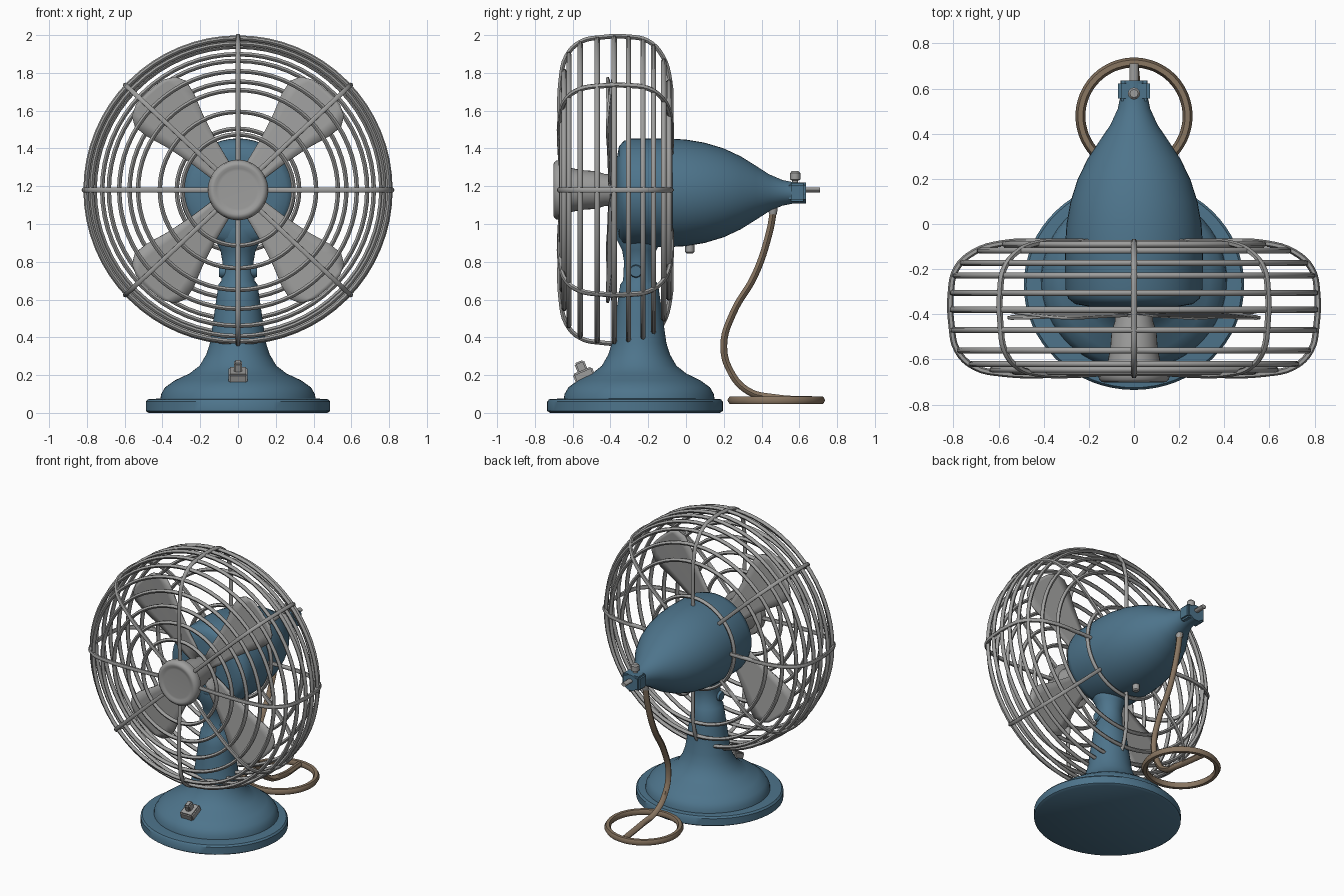
import bpy, bmesh, math
from mathutils import Matrix

if "Cube" in bpy.data.objects:
    bpy.data.objects.remove(bpy.data.objects["Cube"])


def material(name, rgb):
    m = bpy.data.materials.new(name)
    m.use_nodes = True
    m.diffuse_color = (*rgb, 1)
    m.node_tree.nodes["Principled BSDF"].inputs["Base Color"].default_value = (*rgb, 1)
    return m


BLUE = material("blue enamel", (0.075, 0.175, 0.26))
GREY = material("grey metal", (0.34, 0.34, 0.335))
BROWN = material("brown cord", (0.25, 0.18, 0.12))
AXIS_Z = 1.18


def finish(obj, mat, angle=40):
    obj.data.materials.append(mat)
    bpy.ops.object.select_all(action="DESELECT")
    obj.select_set(True)
    bpy.context.view_layer.objects.active = obj
    if obj.type == "CURVE":
        bpy.ops.object.convert(target="MESH")
    bpy.ops.object.shade_smooth_by_angle(angle=math.radians(angle))
    return bpy.context.object


def mesh_object(name, bm, mat, matrix=Matrix()):
    bmesh.ops.recalc_face_normals(bm, faces=bm.faces)
    bm.transform(matrix)
    mesh = bpy.data.meshes.new(name)
    bm.to_mesh(mesh)
    bm.free()
    obj = bpy.data.objects.new(name, mesh)
    bpy.context.collection.objects.link(obj)
    return finish(obj, mat)


def lathe(name, profile, mat, matrix, steps=48):
    """Spin (radius, height) points around local z; ends are capped."""
    bm = bmesh.new()
    rings = [[bm.verts.new((r * math.cos(2 * math.pi * i / steps),
                            r * math.sin(2 * math.pi * i / steps), h))
              for i in range(steps)] for r, h in profile]
    for a, b in zip(rings, rings[1:]):
        for i in range(steps):
            j = (i + 1) % steps
            bm.faces.new((a[i], a[j], b[j], b[i]))
    bm.faces.new(rings[0])
    bm.faces.new(rings[-1])
    return mesh_object(name, bm, mat, matrix)


def along_y(x_scale=1, drop=0):
    # Local height becomes world y, measured on the fan axis
    return (Matrix.Translation((0, 0, AXIS_Z - drop)) @ Matrix.Diagonal((x_scale, 1, 1, 1))
            @ Matrix.Rotation(-math.pi / 2, 4, "X"))


def tube(name, paths, radius, mat, closed=False, smooth=True, res=4):
    curve = bpy.data.curves.new(name, "CURVE")
    curve.dimensions = "3D"
    curve.bevel_depth, curve.bevel_resolution = radius, 1
    curve.resolution_u, curve.use_fill_caps = res, True
    for pts in paths:
        s = curve.splines.new("BEZIER" if smooth else "POLY")
        points = s.bezier_points if smooth else s.points
        points.add(len(pts) - 1)
        for p, co in zip(points, pts):
            if smooth:
                p.co = co
                p.handle_left_type = p.handle_right_type = "AUTO"
            else:
                p.co = (*co, 1)
        s.use_cyclic_u = closed
    obj = bpy.data.objects.new(name, curve)
    bpy.context.collection.objects.link(obj)
    return finish(obj, mat, 60)


def box(name, size, loc, mat, tilt=0, bevel=0.008):
    bm = bmesh.new()
    bmesh.ops.create_cube(bm, size=1)
    bm.transform(Matrix.Diagonal((*size, 1)))
    bmesh.ops.bevel(bm, geom=bm.edges[:], offset=bevel, segments=2, affect="EDGES")
    return mesh_object(name, bm, mat, Matrix.Translation(loc) @ Matrix.Rotation(tilt, 4, "X"))


# Pedestal: round foot, then a dome sweeping up into the tapering neck
lathe("base_foot", [(0.45, 0), (0.465, 0.01), (0.465, 0.06), (0.455, 0.072), (0.41, 0.075)],
      BLUE, Matrix.Translation((0, -0.27, 0)) @ Matrix.Diagonal((1.05, 1, 1, 1)), 64)
lathe("dome_and_neck", [(0.40, 0.07), (0.395, 0.1), (0.375, 0.135), (0.325, 0.172), (0.25, 0.208),
                        (0.197, 0.25), (0.163, 0.31), (0.144, 0.37), (0.13, 0.47), (0.112, 0.6),
                        (0.1, 0.68), (0.085, 0.7), (0.08, 0.8), (0.09, 0.86), (0.12, 0.92),
                        (0.12, 0.98)],
      BLUE, Matrix.Translation((0, -0.248, 0)) @ Matrix.Diagonal((1.03, 1, 1, 1)), 64)
lathe("neck_pivot_bolt", [(0.03, -0.1), (0.035, -0.09), (0.035, 0.09), (0.03, 0.1)], BLUE,
      Matrix.Translation((0, -0.265, 0.75)) @ Matrix.Rotation(math.pi / 2, 4, "Y"), 12)

# Switch on the front of the base
box("switch_plate", (0.1, 0.11, 0.055), (0, -0.54, 0.2), GREY, 0.4)
box("switch_lever", (0.04, 0.055, 0.09), (0, -0.55, 0.23), GREY, 0.4)

# Motor housing with a narrow tail
lathe("motor_housing", [(0.19, -0.365), (0.245, -0.355), (0.275, -0.33), (0.287, -0.29),
                        (0.288, -0.1), (0.282, 0), (0.265, 0.1), (0.235, 0.2), (0.193, 0.29),
                        (0.143, 0.37), (0.098, 0.44), (0.068, 0.51), (0.056, 0.57), (0.056, 0.635)],
      BLUE, along_y(1.06, 0.015))
box("tail_block", (0.14, 0.09, 0.1), (0, 0.59, 1.168), BLUE, 0, 0.012)
lathe("tail_rod", [(0.013, 0.6), (0.013, 0.71)], GREY, along_y(1.5), 10)
lathe("tail_knob", [(0.016, 1.2), (0.016, 1.23), (0.027, 1.235), (0.027, 1.27), (0.018, 1.28)],
      GREY, Matrix.Translation((0, 0.578, 0)), 12)
lathe("underside_screw", [(0.016, 0.845), (0.024, 0.852), (0.024, 0.9)], GREY,
      Matrix.Translation((0, 0.02, 0)), 12)

# Blade hub and front badge disc
lathe("blade_hub", [(0.12, -0.65), (0.115, -0.6), (0.105, -0.55), (0.1, -0.48),
                    (0.085, -0.43), (0.08, -0.34)], GREY, along_y(), 32)
lathe("front_disc", [(0.1, -0.694), (0.115, -0.695), (0.128, -0.702), (0.142, -0.7),
                     (0.155, -0.688), (0.16, -0.665), (0.155, -0.64), (0.12, -0.63)],
      GREY, along_y())

# Four nearly flat blades: rows of (radius, half angle in degrees)
ROWS = [(0.06, 40), (0.16, 24), (0.3, 18), (0.44, 17), (0.56, 17.5), (0.64, 16.5), (0.685, 13),
        (0.705, 8)]
for k in range(4):
    bm = bmesh.new()
    middle = math.radians(48 + 90 * k if k % 2 == 0 else 42 + 90 * k)
    grid = []
    for r, half in ROWS:
        row = []
        for i in range(7):
            t = i / 3 - 1
            a = middle + math.radians(half) * t
            y = -0.4 + 0.1 * r * math.radians(half) * t
            row.append(bm.verts.new((r * math.cos(a), y, AXIS_Z + r * math.sin(a))))
        grid.append(row)
    for a, b in zip(grid, grid[1:]):
        for i in range(6):
            bm.faces.new((a[i], a[i + 1], b[i + 1], b[i]))
    blade = mesh_object(f"blade_{k + 1}", bm, GREY)
    solid = blade.modifiers.new("thickness", "SOLIDIFY")
    solid.thickness, solid.offset = 0.012, 0


# Wire cage: rings of (radius, y) joined by eight bent spokes
def polar(r, y, a):
    return (r * math.cos(a), y, AXIS_Z + r * math.sin(a))


FRONT_RINGS = [(0.3, -0.66), (0.42, -0.66), (0.535, -0.655), (0.635, -0.645), (0.725, -0.62)]
SIDE_RINGS = [(0.78, -0.56), (0.808, -0.47), (0.813, -0.38), (0.81, -0.305), (0.798, -0.228)]
REAR_RINGS = [(0.765, -0.172), (0.69, -0.118), (0.58, -0.09), (0.33, -0.085)]
for name, rings in (("front", FRONT_RINGS), ("side", SIDE_RINGS), ("rear", REAR_RINGS)):
    paths = [[polar(r - 0.006, y, 2 * math.pi * i / 64) for i in range(64)] for r, y in rings]
    tube(f"cage_{name}_rings", paths, 0.0135, GREY, closed=True, smooth=False)

SPOKE = [(0.12, -0.655), (0.35, -0.668), (0.58, -0.663), (0.71, -0.632), (0.783, -0.56),
         (0.808, -0.45), (0.811, -0.3), (0.788, -0.2), (0.71, -0.125), (0.58, -0.085),
         (0.42, -0.078), (0.27, -0.08)]
angles = [math.radians(a) for a in (0, 43, 90, 137, 180, 223, 270, 317)]
tube("cage_spokes", [[polar(r, y, a) for r, y in SPOKE] for a in angles], 0.014, GREY)

# Power cord hanging from the tail into a flat coil
lathe("cord_grommet", [(0.02, 1.05), (0.024, 1.07), (0.024, 1.13)], GREY,
      Matrix.Translation((0, 0.46, 0)), 12)
drop = [(0, 0.465, 1.08), (0, 0.44, 0.95), (0, 0.365, 0.73), (0, 0.25, 0.53), (0, 0.2, 0.36),
        (0, 0.235, 0.22), (0.01, 0.33, 0.115), (0.02, 0.47, 0.08), (0, 0.7, 0.068)]
coil = [(0.237 * math.sin(2 * math.pi * i / 24), 0.478 + 0.237 * math.cos(2 * math.pi * i / 24),
         0.067) for i in range(24)]
tube("power_cord", [drop], 0.021, BROWN, res=6)
tube("cord_coil", [coil], 0.022, BROWN, closed=True)
